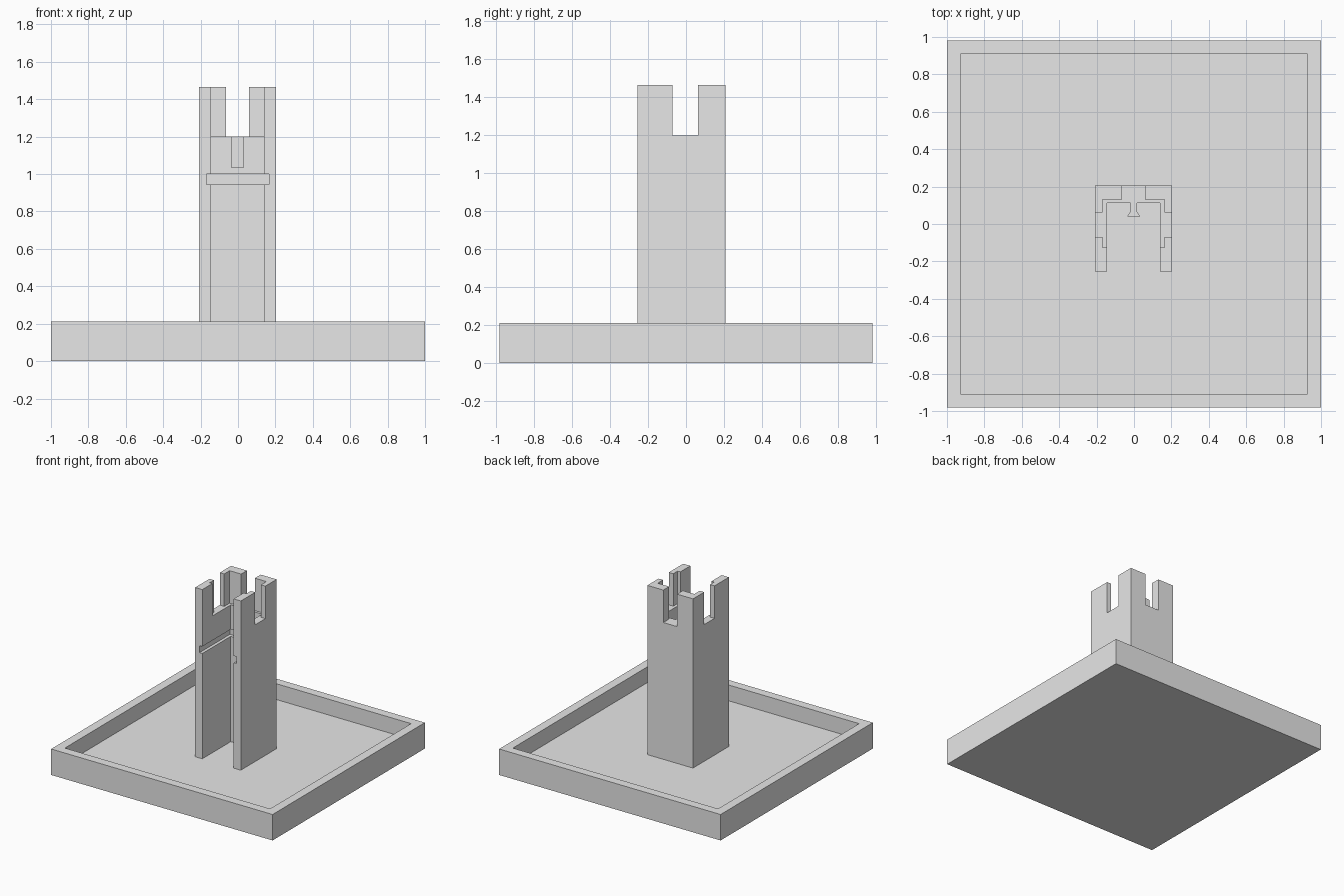
import bpy
import bmesh

cube = bpy.data.objects.get("Cube")
if cube:
    bpy.data.objects.remove(cube, do_unlink=True)

grey = bpy.data.materials.new("plain grey")
grey.use_nodes = True
grey.diffuse_color = (0.8, 0.8, 0.8, 1)
bsdf = next(n for n in grey.node_tree.nodes if n.type == "BSDF_PRINCIPLED")
bsdf.inputs["Base Color"].default_value = (0.8, 0.8, 0.8, 1)


def prism(name, outline, z0, z1):
    """Extrude a flat outline straight up between two heights."""
    bm = bmesh.new()
    face = bm.faces.new([bm.verts.new((x, y, z0)) for x, y in outline])
    top = bmesh.ops.extrude_face_region(bm, geom=[face])["geom"]
    verts = [v for v in top if isinstance(v, bmesh.types.BMVert)]
    bmesh.ops.translate(bm, verts=verts, vec=(0, 0, z1 - z0))
    bmesh.ops.recalc_face_normals(bm, faces=bm.faces)
    mesh = bpy.data.meshes.new(name)
    bm.to_mesh(mesh)
    bm.free()
    mesh.materials.append(grey)
    obj = bpy.data.objects.new(name, mesh)
    bpy.context.scene.collection.objects.link(obj)
    return obj


def box(name, x, y, z):
    outline = [(x[0], y[0]), (x[1], y[0]), (x[1], y[1]), (x[0], y[1])]
    return prism(name, outline, *z)


def cut(target, x, y, z):
    """Carve a box out of the target."""
    cutter = box("cutter", x, y, z)
    cutter.hide_render = True
    mod = target.modifiers.new("cut", "BOOLEAN")
    mod.operation = "DIFFERENCE"
    mod.solver = "EXACT"
    mod.object = cutter
    bpy.context.view_layer.objects.active = target
    bpy.ops.object.modifier_apply(modifier=mod.name)
    bpy.data.objects.remove(cutter, do_unlink=True)


def span(half, centre=-0.002):
    return (centre - half, centre + half)


FLOOR, LEDGE, TOP = 0.083, 1.2, 1.465

# Tray with a raised rim
tray = box("tray", (-1, 1), (-0.982, 0.982), (0, 0.212))
cut(tray, (-0.927, 0.927), (-0.91, 0.91), (FLOOR, 1))

# Open-fronted tower
tower = box("tower", span(0.206), (-0.255, 0.207), (FLOOR, TOP))
cut(tower, span(0.142), (-1, 0.112), (-1, 2))            # hollow shaft
cut(tower, span(0.166), (-0.126, 0.132), (LEDGE, 2))     # thinner parapet
cut(tower, span(1), (-0.07, 0.062), (LEDGE, 2))          # side notches
cut(tower, span(0.062), (0.05, 1), (LEDGE, 2))           # back notch
cut(tower, span(0.167), (-1, 0.138), (0.943, 1.0))       # shelf groove

# Flared peg on the inside of the back wall
right_half = [(0.035, 0.04), (0.018, 0.065), (0.018, 0.118)]
outline = right_half + [(-x, y) for x, y in reversed(right_half)]
peg = prism("peg", [(x - 0.002, y) for x, y in outline], 1.035, LEDGE)
